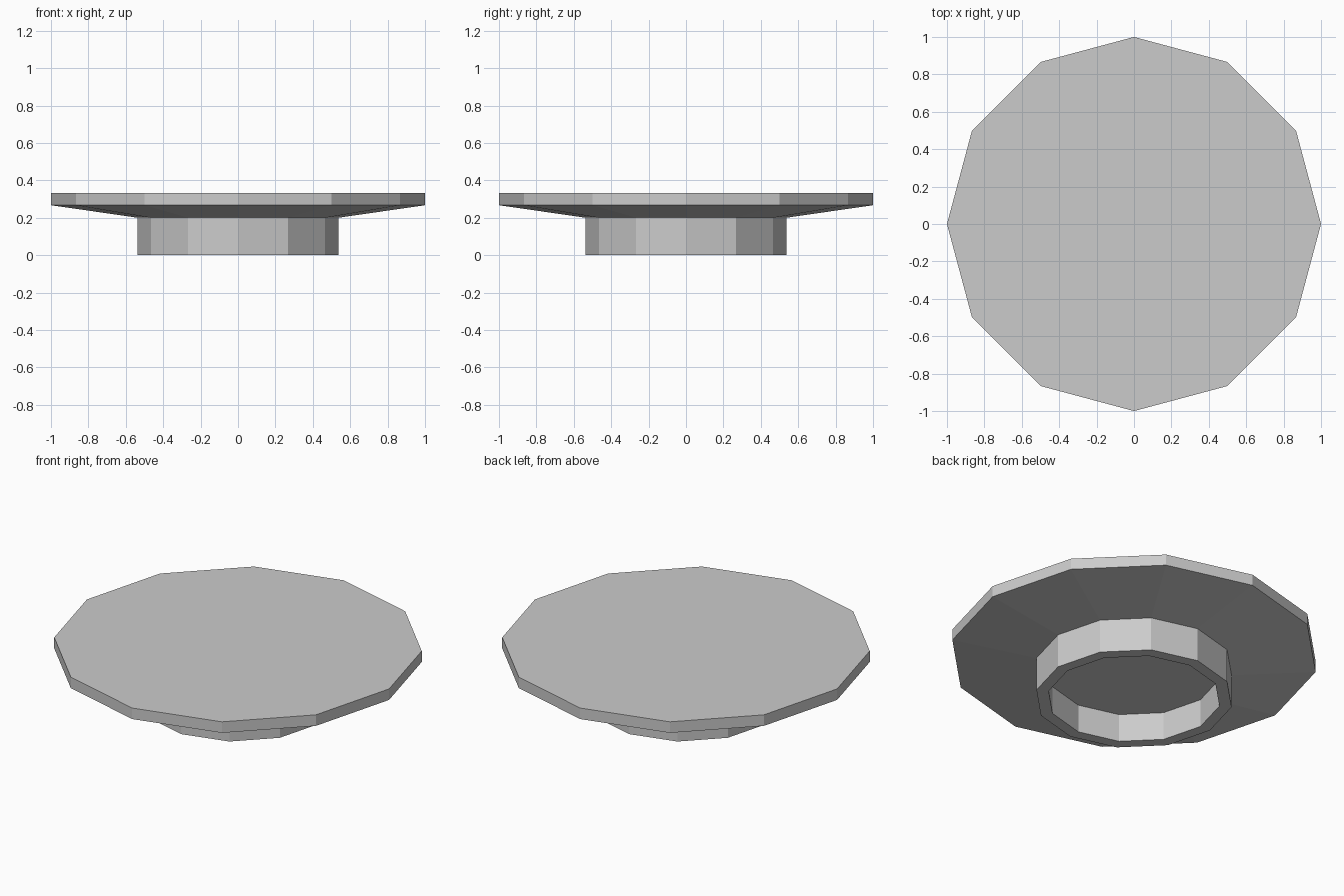
import bpy, bmesh
from math import cos, sin, tau

if "Cube" in bpy.data.objects:
    bpy.data.objects.remove(bpy.data.objects["Cube"], do_unlink=True)

SIDES = 12

grey = bpy.data.materials.new("light_grey")
grey.use_nodes = True
colour = (0.6, 0.6, 0.6, 1)
grey.diffuse_color = colour
grey.node_tree.nodes["Principled BSDF"].inputs["Base Color"].default_value = colour


def turned(name, profile, material):
    """Turn (radius, height) points into a capped, flat-sided solid."""
    bm = bmesh.new()
    rings = [[bm.verts.new((r * cos(tau * i / SIDES), r * sin(tau * i / SIDES), z))
              for i in range(SIDES)] for r, z in profile]
    for low, high in zip(rings, rings[1:]):
        for i in range(SIDES):
            j = (i + 1) % SIDES
            bm.faces.new((low[i], low[j], high[j], high[i]))
    bm.faces.new(rings[0][::-1])
    bm.faces.new(rings[-1])
    bmesh.ops.recalc_face_normals(bm, faces=bm.faces)
    mesh = bpy.data.meshes.new(name)
    bm.to_mesh(mesh)
    bm.free()
    mesh.materials.append(material)
    obj = bpy.data.objects.new(name, mesh)
    bpy.context.collection.objects.link(obj)
    return obj


# Flat-topped plate on a hollow foot ring, turned as one solid
turned("plate_with_foot_ring", [
    (0.47, 0.167),   # recess ceiling
    (0.47, 0.0),     # inner foot edge
    (0.537, 0.0),    # outer foot edge
    (0.537, 0.2),    # foot meets underside
    (1.0, 0.267),    # lower rim
    (1.0, 0.333),    # upper rim
], grey)
